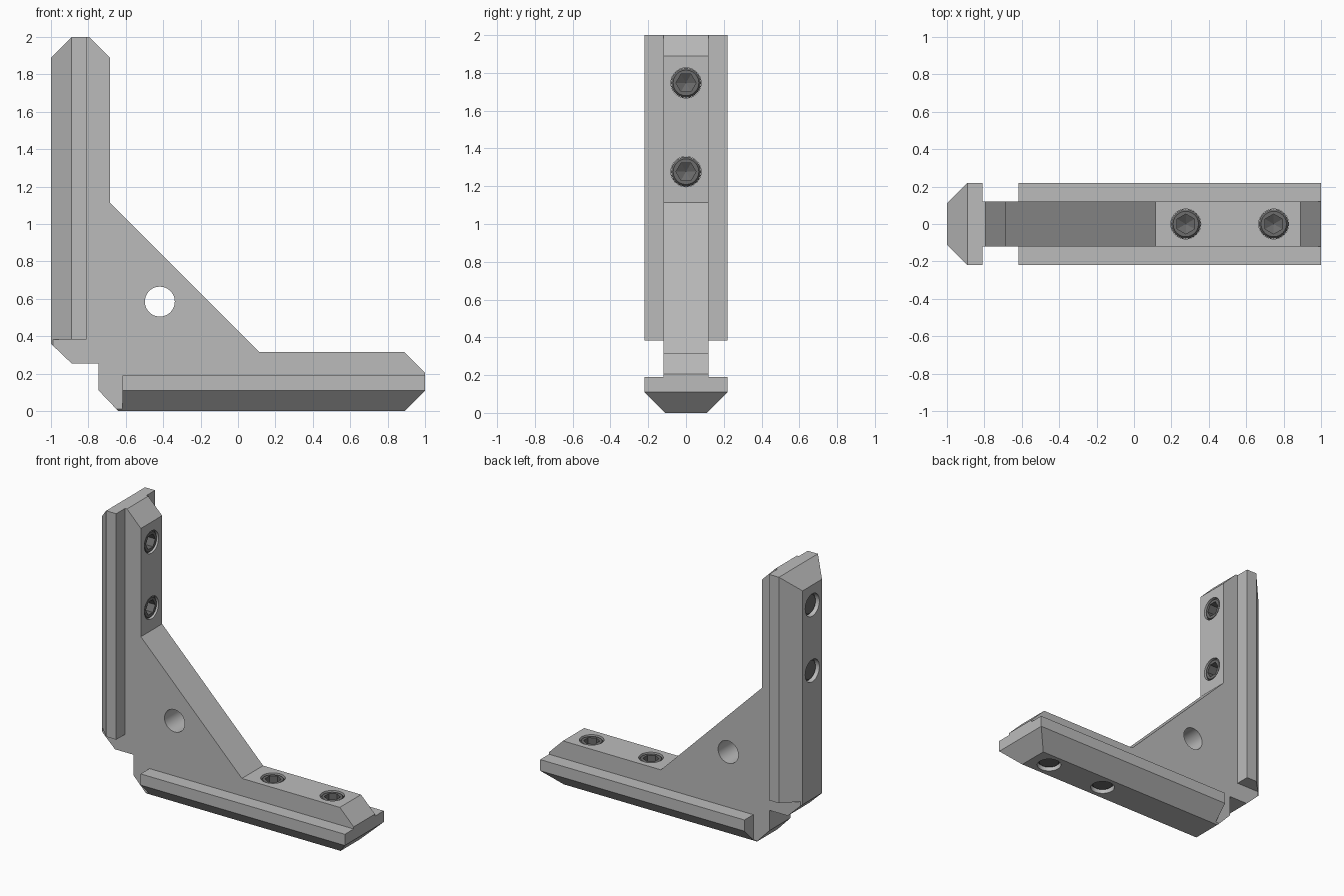
import bpy, bmesh, math
from mathutils import Vector

old = bpy.data.objects.get("Cube")
if old:
    bpy.data.objects.remove(old, do_unlink=True)


def material(name, value):
    m = bpy.data.materials.new(name)
    m.use_nodes = True
    colour = (value, value, value, 1)
    m.diffuse_color = colour
    m.node_tree.nodes["Principled BSDF"].inputs["Base Color"].default_value = colour
    return m


steel = material("light grey steel", 0.5)
dark = material("dark grey steel", 0.15)


# Leg coordinates: a along the leg, y across, d depth from the outer face
def flat_leg(a, y, d):
    return Vector((a, y, d))


def upright_leg(a, y, d):
    return Vector((d - 1, y, a + 1))


LEGS = {"horizontal": flat_leg, "vertical": upright_leg}


def make_object(name, bm, mat):
    bmesh.ops.recalc_face_normals(bm, faces=bm.faces[:])
    mesh = bpy.data.meshes.new(name)
    bm.to_mesh(mesh)
    bm.free()
    mesh.materials.append(mat)
    ob = bpy.data.objects.new(name, mesh)
    bpy.context.collection.objects.link(ob)
    return ob


def loft(bm, rings):
    """Join successive rings of points and cap both ends."""
    rows = [[bm.verts.new(p) for p in ring] for ring in rings]
    for r, s in zip(rows, rows[1:]):
        for i in range(len(r)):
            j = (i + 1) % len(r)
            bm.faces.new((r[i], r[j], s[j], s[i]))
    bm.faces.new(rows[0])
    bm.faces.new(rows[-1])


def cut(bm, point, normal):
    """Slice off everything on the normal side and close the cut."""
    bmesh.ops.bisect_plane(bm, geom=bm.verts[:] + bm.edges[:] + bm.faces[:],
                           plane_co=point, plane_no=normal, clear_outer=True)
    bmesh.ops.holes_fill(bm, edges=[e for e in bm.edges if e.is_boundary], sides=0)


def circle(radius, count, place):
    return [place(radius * math.cos(t), radius * math.sin(t))
            for t in (2 * math.pi * i / count for i in range(count))]


def boolean(target, tool, operation):
    mod = target.modifiers.new(operation, "BOOLEAN")
    mod.operation = operation
    mod.solver = "EXACT"
    mod.object = tool
    bpy.context.view_layer.objects.active = target
    bpy.ops.object.modifier_apply(modifier=mod.name)
    bpy.data.objects.remove(tool, do_unlink=True)


def smooth(ob):
    bpy.ops.object.select_all(action="DESELECT")
    ob.select_set(True)
    bpy.context.view_layer.objects.active = ob
    bpy.ops.object.shade_smooth_by_angle(angle=math.radians(25))


# Central web: one half of the outline, mirrored across the diagonal
inner = [(0.115, 0.315), (0.89, 0.315), (1, 0.205), (1, 0.11), (0.89, 0),
         (-0.64, 0), (-0.745, 0.11), (-0.745, 0.255)]
outline = [(a, d) for a, d in inner]
outline += [(d - 1, a + 1) for a, d in reversed(inner[:-1])]
bm = bmesh.new()
loft(bm, [[(x, y, z) for x, z in outline] for y in (-0.12, 0.12)])
for leg in LEGS.values():
    origin = leg(0, 0, 0)
    for side in (-1, 1):
        cut(bm, leg(0, side * 0.11, 0), leg(0, side, -1) - origin)
bracket = make_object("corner_bracket", bm, steel)

# Bevelled slot flanges along both legs
section = [(-0.11, 0), (0.11, 0), (0.22, 0.11), (0.22, 0.19), (-0.22, 0.19), (-0.22, 0.11)]
for name, leg in LEGS.items():
    bm = bmesh.new()
    loft(bm, [[leg(a, y, d) for y, d in section] for a in (-0.617, 1)])
    cut(bm, leg(1, 0, 0.11), leg(1, 0, -1) - leg(0, 0, 0))
    boolean(bracket, make_object(name + "_flange", bm, steel), "UNION")

# Round hole through the web
bm = bmesh.new()
loft(bm, [circle(0.08, 48, lambda u, v: (u - 0.418, y, v + 0.585)) for y in (-0.3, 0.3)])
boolean(bracket, make_object("web_hole_cutter", bm, steel), "DIFFERENCE")

# Screw holes through the legs
SCREWS = (0.277, 0.747)
for leg in LEGS.values():
    for a in SCREWS:
        bm = bmesh.new()
        loft(bm, [circle(0.08, 48, lambda u, v: leg(a + u, v, d)) for d in (-0.1, 0.5)])
        boolean(bracket, make_object("screw_hole_cutter", bm, steel), "DIFFERENCE")
smooth(bracket)


# Set screws with a hexagonal socket and conical socket floor
def screw_ring(leg, a, depth, radius, hexagonal):
    ring = []
    for i in range(24):
        t = math.radians(i * 15)
        r = radius
        if hexagonal:
            r *= math.cos(math.pi / 6) / math.cos(t % (math.pi / 3) - math.pi / 6)
        ring.append(leg(a + r * math.sin(t), r * math.cos(t), depth))
    return ring


profile = [(0.02, 0.065, False), (0.033, 0.079, False), (0.295, 0.079, False),
           (0.308, 0.068, False), (0.308, 0.053, True), (0.2, 0.053, True),
           (0.17, 0.001, True)]
for name, leg in LEGS.items():
    for number, a in enumerate(SCREWS, 1):
        bm = bmesh.new()
        loft(bm, [screw_ring(leg, a, *step) for step in profile])
        smooth(make_object(f"{name}_set_screw_{number}", bm, dark))
